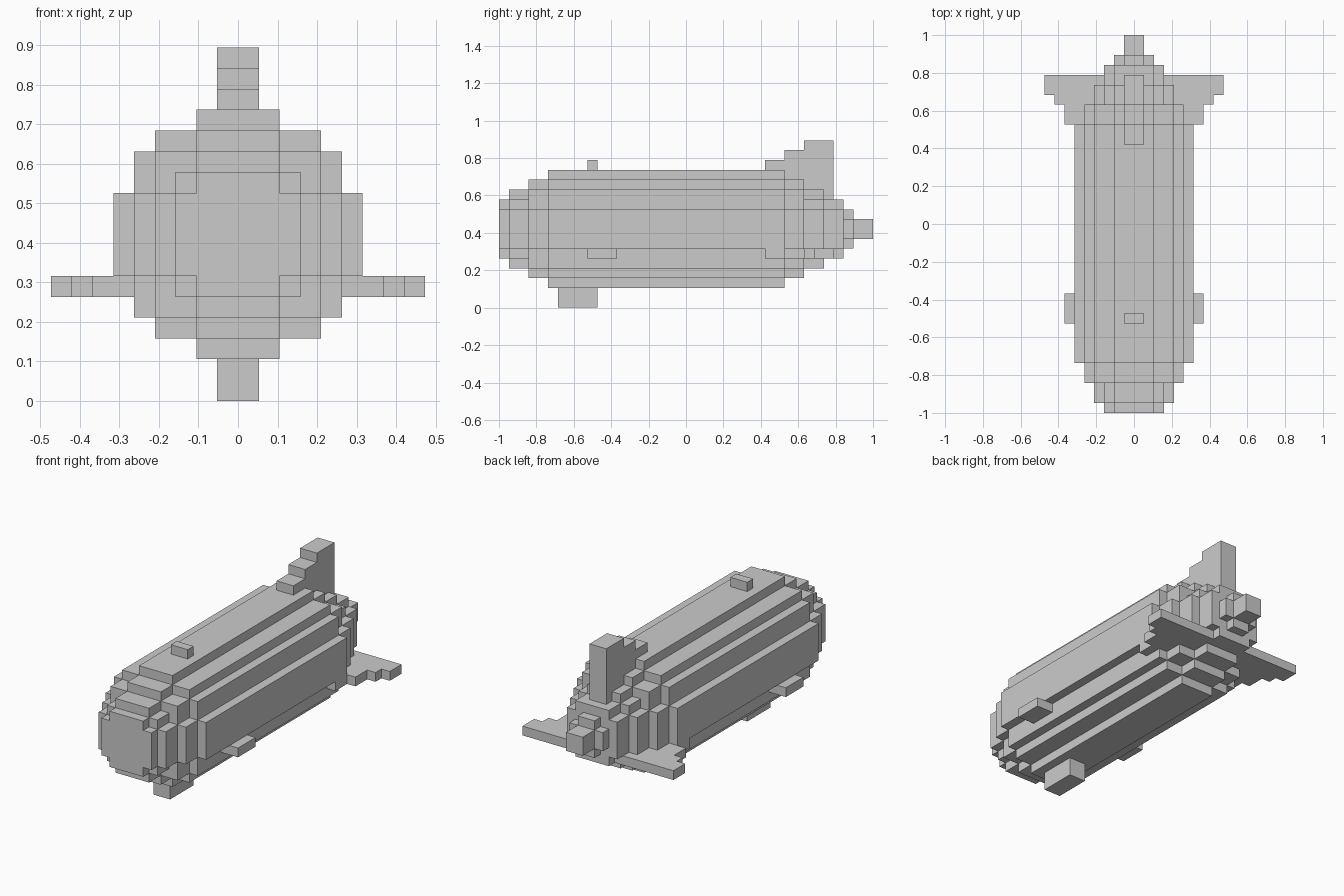
import bpy
import bmesh
from math import hypot

if "Cube" in bpy.data.objects:
    bpy.data.objects.remove(bpy.data.objects["Cube"])

U = 1 / 19          # block size: the model is 38 blocks long
AXIS_Z = 8          # height of the hull's centre line, in blocks


def box(x0, x1, y0, y1, z0, z1):
    """Blocks filling a box given in block units."""
    return {(x, y, z) for x in range(x0, x1)
            for y in range(y0, y1) for z in range(z0, z1)}


def disc(radius, y0, y1):
    """Blocks of a stepped round slice of the hull."""
    return {(x, y, z)
            for x, y, z in box(-radius, radius, y0, y1,
                               AXIS_Z - radius, AXIS_Z + radius)
            if hypot(x + 0.5, z + 0.5 - AXIS_Z) <= radius}


def mirrored(blocks):
    return {(-1 - x, y, z) for x, y, z in blocks}


def build(name, blocks):
    """Closed flat-sided skin around a set of blocks."""
    bm = bmesh.new()
    verts = {}

    def vert(p):
        if p not in verts:
            verts[p] = bm.verts.new([c * U for c in p])
        return verts[p]

    for block in sorted(blocks):
        for a in range(3):
            b, c = (a + 1) % 3, (a + 2) % 3
            for side in (0, 1):
                neighbour = list(block)
                neighbour[a] += 2 * side - 1
                if tuple(neighbour) in blocks:
                    continue
                corners = []
                for db, dc in ((0, 0), (1, 0), (1, 1), (0, 1)):
                    p = list(block)
                    p[a] += side
                    p[b] += db
                    p[c] += dc
                    corners.append(vert(tuple(p)))
                bm.faces.new(corners if side else corners[::-1])
    # merge coplanar squares into clean panels
    bmesh.ops.dissolve_limit(bm, angle_limit=0.01,
                             verts=bm.verts[:], edges=bm.edges[:])
    mesh = bpy.data.meshes.new(name)
    bm.to_mesh(mesh)
    bm.free()
    obj = bpy.data.objects.new(name, mesh)
    bpy.context.collection.objects.link(obj)
    return obj


# hull: round slices (radius, start, end) from nose to tail
hull = set()
for radius, y0, y1 in ((3, -19, -18), (4, -18, -16), (5, -16, -14),
                       (6, -14, 10), (5, 10, 12), (4, 12, 14),
                       (3, 14, 16), (2, 16, 17)):
    hull |= disc(radius, y0, y1)
build("hull", hull)

# tail cone tip
build("tail_tip", box(-1, 1, 17, 19, 7, 9))

# keel block under the front and small block on top
build("bottom_block", box(-1, 1, -13, -9, 0, 2))
build("top_block", box(-1, 1, -10, -9, 14, 15))

# stepped upright tail fin
tail_fin = set()
for y0, y1, top in ((8, 10, 15), (10, 12, 16), (12, 15, 17)):
    tail_fin |= box(-1, 1, y0, y1, AXIS_Z, top)
build("upright_tail_fin", tail_fin - hull)

# swept side tail fins
side_fin = set()
for y0, y1, reach in ((8, 10, 6), (10, 12, 7), (12, 13, 8), (13, 15, 9)):
    side_fin |= box(0, reach, y0, y1, 5, 6)
side_fin -= hull

# small front side fins
front_fin = box(5, 7, -10, -7, 5, 6)

for part, blocks in (("side_tail_fin", side_fin), ("front_fin", front_fin)):
    build(part + "_right", blocks)
    build(part + "_left", mirrored(blocks))
